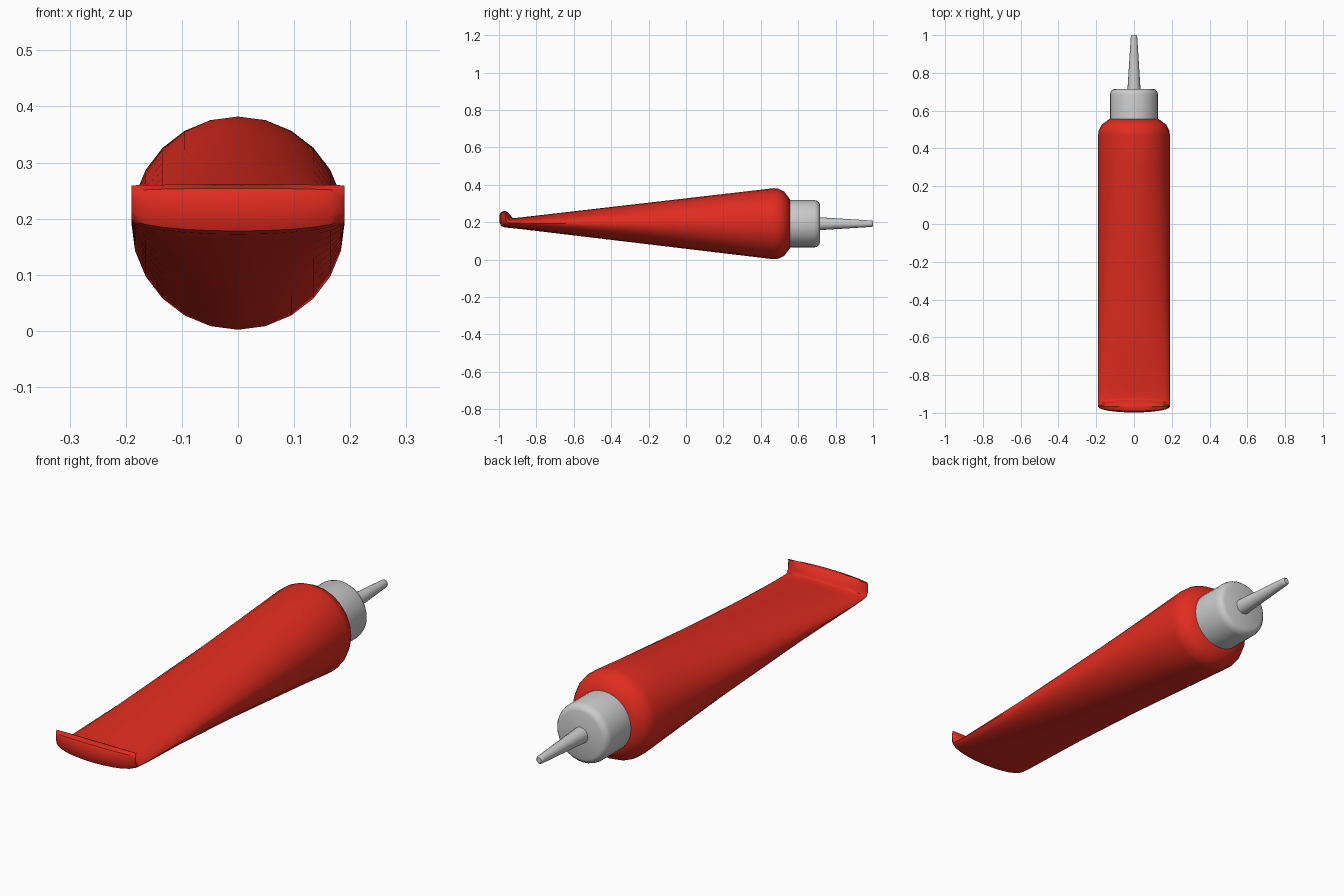
import bpy, bmesh, math

if "Cube" in bpy.data.objects:
    bpy.data.objects.remove(bpy.data.objects["Cube"])

AXIS_Z = 0.192
SIDES = 24


def loft(name, rings, sides=SIDES, angle=40):
    """Skin elliptical rings: (half width, (top y, z), (bottom y, z))."""
    bm = bmesh.new()
    loops = []
    for w, (ty, tz), (by, bz) in rings:
        loop = []
        for i in range(sides):
            a = 2 * math.pi * i / sides
            s = math.sin(a)
            loop.append(bm.verts.new((w * math.cos(a),
                                      (ty + by) / 2 + s * (ty - by) / 2,
                                      (tz + bz) / 2 + s * (tz - bz) / 2)))
        loops.append(loop)
    for a, b in zip(loops, loops[1:]):
        for i in range(sides):
            j = (i + 1) % sides
            bm.faces.new((a[i], a[j], b[j], b[i]))
    bm.faces.new(loops[0])
    bm.faces.new(loops[-1])
    bmesh.ops.recalc_face_normals(bm, faces=bm.faces)
    mesh = bpy.data.meshes.new(name)
    bm.to_mesh(mesh)
    bm.free()
    obj = bpy.data.objects.new(name, mesh)
    bpy.context.collection.objects.link(obj)
    bpy.ops.object.select_all(action='DESELECT')
    obj.select_set(True)
    bpy.context.view_layer.objects.active = obj
    bpy.ops.object.shade_smooth_by_angle(angle=math.radians(angle))
    return obj


def disc(y, r):
    return (r, (y, AXIS_Z + r), (y, AXIS_Z - r))


# Tube body: folded crimp, flat-to-round taper, rounded shoulder
W = 0.19
rings = [
    (W, (-0.957, 0.257), (-0.967, 0.261)),
    (W, (-0.944, 0.244), (-0.990, 0.254)),
    (W, (-0.935, 0.234), (-0.998, 0.238)),
    (W, (-0.932, 0.228), (-0.998, 0.200)),
    (W, (-0.928, 0.224), (-0.988, 0.178)),
    (W, (-0.920, 0.222), (-0.965, 0.172)),
]
y0, y1 = -0.88, 0.47
for i in range(9):
    t = i / 8
    y = y0 + (y1 - y0) * t
    rings.append((W, (y, 0.226 + (0.382 - 0.226) * t), (y, 0.163 + (0.002 - 0.163) * t)))
rings += [disc(0.495, 0.187), disc(0.525, 0.172), disc(0.555, 0.132), disc(0.557, 0.11)]
body = loft("tube_body", rings)

red = bpy.data.materials.new("red_plastic")
red.diffuse_color = (0.75, 0.025, 0.014, 1)
red.use_nodes = True
red.node_tree.nodes["Principled BSDF"].inputs["Base Color"].default_value = red.diffuse_color
body.data.materials.append(red)

# Cap with rounded front edge
loft("cap", [disc(0.545, 0.127), disc(0.685, 0.127), disc(0.70, 0.123),
             disc(0.711, 0.114), disc(0.716, 0.102)], 32)

# Tapered nozzle
loft("nozzle", [disc(0.705, 0.035), disc(0.985, 0.0175),
                disc(0.996, 0.016), disc(1.0, 0.012)], 16)
